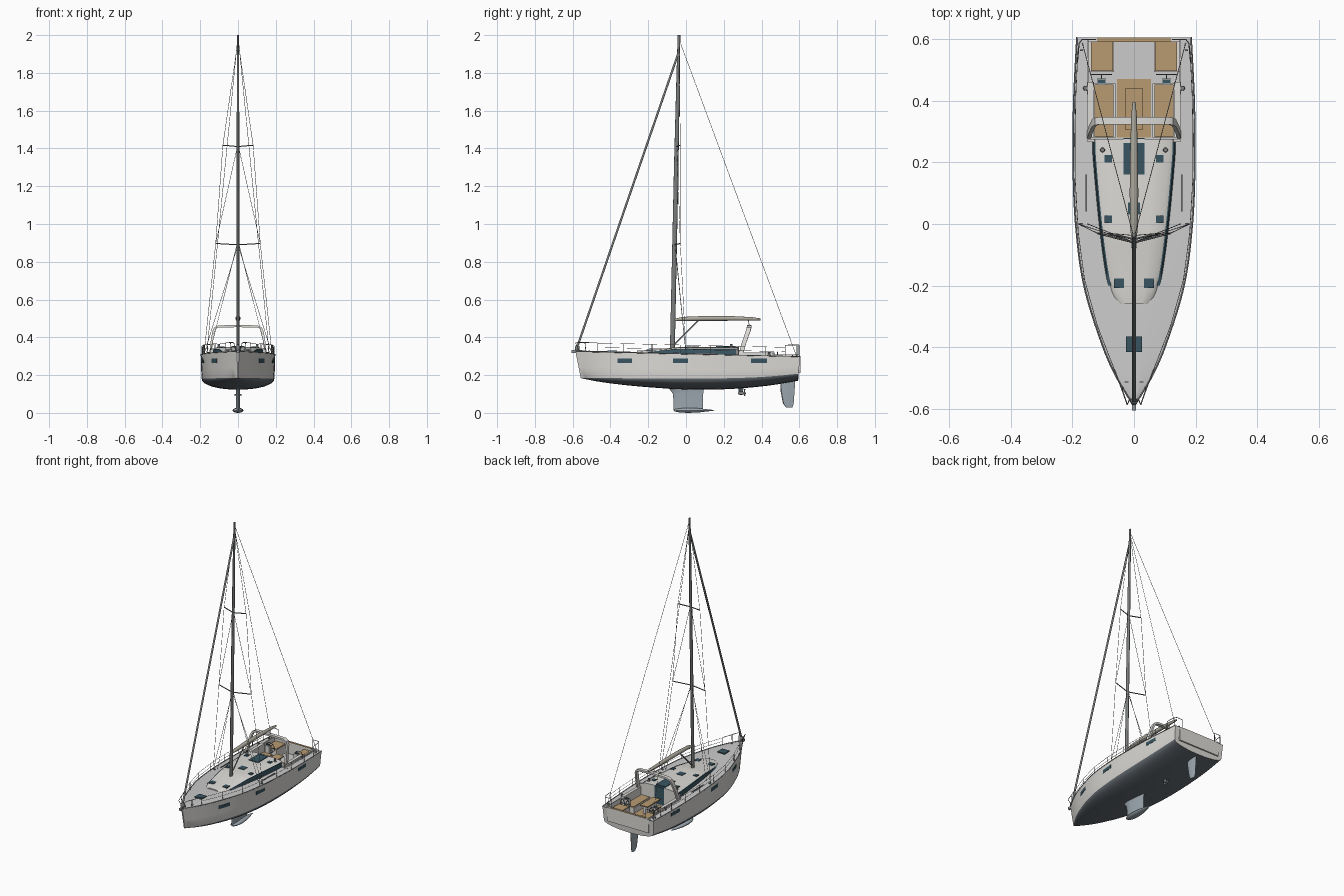
import bpy, bmesh, math
from mathutils import Vector

if "Cube" in bpy.data.objects:
    bpy.data.objects.remove(bpy.data.objects["Cube"])

def material(name, r, g, b):
    m = bpy.data.materials.new(name)
    m.diffuse_color = (r, g, b, 1)
    m.use_nodes = True
    m.node_tree.nodes["Principled BSDF"].inputs["Base Color"].default_value = m.diffuse_color
    return m

WHITE = material("gelcoat", .72, .71, .68)
DECK = material("deck_grey", .6, .61, .59)
BOTTOM = material("antifouling", .13, .15, .17)
FOIL = material("foil_grey", .33, .39, .43)
WOOD = material("teak", .48, .33, .17)
GLASS = material("dark_glass", .04, .09, .12)
SPAR = material("spar", .2, .21, .21)
SAIL = material("sail_cover", .42, .4, .34)
STEEL = material("steel", .3, .31, .32)

def finish(name, bm, mats):
    bmesh.ops.recalc_face_normals(bm, faces=bm.faces[:])
    me = bpy.data.meshes.new(name)
    bm.to_mesh(me)
    bm.free()
    for m in mats:
        me.materials.append(m)
    ob = bpy.data.objects.new(name, me)
    bpy.context.collection.objects.link(ob)
    bpy.ops.object.select_all(action='DESELECT')
    ob.select_set(True)
    bpy.context.view_layer.objects.active = ob
    bpy.ops.object.shade_smooth_by_angle(angle=math.radians(35))
    return ob

def loft(name, rings, *mats, closed=True, caps=(True, True), pick=None, mirror=False):
    bm = bmesh.new()
    for s in ((1, -1) if mirror else (1,)):
        vs = [[bm.verts.new((s * p[0], p[1], p[2])) for p in r] for r in rings]
        n = len(rings[0])
        for a, b in zip(vs, vs[1:]):
            for j in range(n if closed else n - 1):
                k = (j + 1) % n
                f = bm.faces.new((a[j], a[k], b[k], b[j]))
                f.material_index = pick(j) if pick else 0
        for on, r in zip(caps, (vs[0], vs[-1])):
            if on:
                bm.faces.new(r)
    return finish(name, bm, mats)

def boxes(name, mat, items, mirror=False):
    """items: (x0, x1, y0, y1, z0, z1)"""
    bm = bmesh.new()
    for s in ((1, -1) if mirror else (1,)):
        for x0, x1, y0, y1, z0, z1 in items:
            for v in bmesh.ops.create_cube(bm, size=1)['verts']:
                v.co = (s * ((x0 + x1) / 2 + v.co.x * (x1 - x0)),
                        (y0 + y1) / 2 + v.co.y * (y1 - y0), (z0 + z1) / 2 + v.co.z * (z1 - z0))
    return finish(name, bm, [mat])

def tubes(name, mat, paths, r, mirror=False):
    cu = bpy.data.curves.new(name, 'CURVE')
    cu.dimensions, cu.bevel_depth, cu.bevel_resolution, cu.use_fill_caps = '3D', r, 1, True
    for s in ((1, -1) if mirror else (1,)):
        for path in paths:
            sp = cu.splines.new('POLY')
            sp.points.add(len(path) - 1)
            for pt, c in zip(sp.points, path):
                pt.co = (s * c[0], c[1], c[2], 1)
    cu.materials.append(mat)
    ob = bpy.data.objects.new(name, cu)
    bpy.context.collection.objects.link(ob)
    bpy.ops.object.select_all(action='DESELECT')
    ob.select_set(True)
    bpy.context.view_layer.objects.active = ob
    bpy.ops.object.convert(target='MESH')

def ellipse(cx, cy, cz, a, b, plane, n=16):
    t = [i * math.tau / n for i in range(n)]
    if plane == 'xy':
        return [(cx + a * math.cos(u), cy + b * math.sin(u), cz) for u in t]
    return [(cx + a * math.cos(u), cy, cz + b * math.sin(u)) for u in t]

# Hull stations: y, half beam, chine height, bottom height
TABLE = [(-.585, .004, .185, .183), (-.5, .055, .185, .168), (-.4, .1, .184, .155),
         (-.2, .162, .182, .136), (0, .189, .181, .124), (.2, .197, .183, .125),
         (.4, .195, .19, .14), (.605, .185, .207, .17)]

def station(y, k):
    i = max(j for j in range(len(TABLE) - 1) if TABLE[j][0] <= y or j == 0)
    def slope(j):
        a, b = TABLE[max(j - 1, 0)], TABLE[min(j + 1, len(TABLE) - 1)]
        return (b[k] - a[k]) / (b[0] - a[0])
    p, q = TABLE[i], TABLE[i + 1]
    h = q[0] - p[0]
    t = (y - p[0]) / h
    return ((2*t**3 - 3*t*t + 1) * p[k] + (t**3 - 2*t*t + t) * h * slope(i)
            + (3*t*t - 2*t**3) * q[k] + (t**3 - t*t) * h * slope(i + 1))

def beam(y): return station(y, 1)
def sheer(y): return .311 - .0227 * y
def span(a, b, n): return [a + (b - a) * i / n for i in range(n + 1)]

def section(y):
    b, zs, zc, zk = beam(y), sheer(y), station(y, 2), station(y, 3)
    rake = .028 * max(0, (-y - .3) / .285) - .01 * max(0, (y - .5) / .105)
    half = [(b * (1 - .02 * t), y + rake * t, zs + (zc - zs) * t) for t in (0, .3, .6, 1)]
    arc = []
    for i in range(1, 16):
        a = math.pi * i / 16
        arc.append((b * .98 * math.cos(a), y + rake * 1.1, zc - (zc - zk) * math.sin(a) ** .9))
    return half + arc + [(-p[0], p[1], p[2]) for p in reversed(half)]

loft("hull", [section(y) for y in span(-.585, .605, 40)], WHITE, BOTTOM, closed=False,
     caps=(True, True), pick=lambda j: 1 if 3 <= j < 19 else 0)

# Decks and toe rail
loft("fore_deck", [[(beam(y) * u, y, sheer(y) + .006 * (1 - u * u)) for u in (-1, -.5, 0, .5, 1)]
                   for y in span(-.585, .27, 28)], DECK, closed=False, caps=(False, False))
loft("side_deck", [[(beam(y), y, sheer(y)), (.148, y, sheer(y) + .003)] for y in span(.27, .605, 10)],
     DECK, closed=False, caps=(False, False), mirror=True)
tubes("toe_rail", STEEL, [[(beam(y), y, sheer(y) + .001) for y in span(-.585, .605, 36)]], .0025, True)
boxes("jib_track", STEEL, [(.153, .157, .04, .16, .31, .317)], True)

# Cabin trunk with long side windows
def cabin_w(y): return .055 + .078 * min(1, (y + .26) / .5) ** .5 if y > -.26 else .055
def cabin_top(y): return sheer(y) + .008 + (.345 - sheer(y) - .008) * min(1, (y + .26) / .22)
def cabin(y):
    w, d, t = cabin_w(y), sheer(y) - .005, cabin_top(y)
    h = [(w, y, d), (w - .006, y, t - .007), (w - .018, y, t), (w * .45, y, t + .004)]
    return h + [(-p[0], p[1], p[2]) for p in reversed(h)]
loft("cabin_trunk", [cabin(y) for y in span(-.26, .275, 24)], WHITE)
loft("cabin_window", [[(cabin_w(y) + .002, y, sheer(y) + .004),
                       (cabin_w(y) + .002, y, sheer(y) + .006),
                       (cabin_w(y) - .003, y, cabin_top(y) - .006),
                       (cabin_w(y) - .008, y, cabin_top(y) - .006)]
                      for y in span(-.2, .265, 20)], GLASS, mirror=True)

# Hatches and hull ports
def roof(y): return cabin_top(y) + .003
boxes("side_hatch", GLASS, [(x - s, x + s, y - s, y + s, roof(y) - .012, roof(y) + .003)
      for x, y, s in ((.048, -.192, .016), (.083, .015, .012), (.083, .212, .012))], True)
boxes("centre_hatch", GLASS, [(-.026, .026, -.415, -.364, .318, .331),
                              (-.034, .034, .16, .262, .34, .353), (-.02, .02, .03, .07, .34, .352)])
boxes("companionway", GLASS, [(-.034, .034, .26, .279, .235, .349)])
loft_ports = []
for y0, y1 in ((-.365, -.285), (-.07, .01), (.345, .43)):
    ys = span(y0, y1, 4)
    loft("hull_port", [[(beam(y) * .991 + dx, y + .008 * max(0, (-y - .3) / .285), z)
         for dx, z in ((-.006, .265), (.002, .265), (.0025, .287), (-.006, .287))] for y in ys],
         GLASS, mirror=True)

# Cockpit well, seats, sole and table
boxes("cockpit_floor", DECK, [(-.15, .15, .27, .6, .22, .226)])
boxes("cockpit_wall", WHITE, [(.147, .153, .27, .6, .22, .309), (.13, .15, .28, .46, .226, .319),
                              (.06, .13, .28, .455, .226, .262), (.065, .147, .492, .592, .226, .28)], True)
boxes("cockpit_bulkhead", WHITE, [(-.15, .15, .265, .275, .22, .335), (-.15, .15, .59, .605, .21, .3)])
boxes("stern_step", WOOD, [(-.12, .12, .59, .604, .299, .303)])
boxes("bench_teak", WOOD, [(.066, .128, .282, .452, .262, .267), (.068, .14, .495, .59, .28, .285)], True)
boxes("sole_teak", WOOD, [(-.055, .055, .28, .47, .226, .229)])
boxes("table_top", WOOD, [(-.027, .027, .305, .44, .28, .287)])
boxes("table_base", WHITE, [(-.014, .014, .32, .425, .226, .28)])

# Twin helms
boxes("helm_pedestal", WHITE, [(.09, .12, .45, .472, .226, .315)], True)
boxes("helm_display", GLASS, [(.094, .116, .455, .468, .315, .319)], True)
wheel = [(.105 + .032 * math.cos(i * math.tau / 20), .484, .29 + .032 * math.sin(i * math.tau / 20))
         for i in range(21)]
tubes("helm_wheel", SPAR, [wheel, [(.105, .47, .29), (.105, .484, .29)]]
      + [[wheel[i], wheel[i + 10]] for i in (0, 3, 7)], .002, True)

# Winches
for x, y, z in ((.157, .44, .302), (.102, .24, .345)):
    loft("winch", [ellipse(x, y, z + h, r, r, 'xy', 12) for h, r in
                   ((0, .008), (.004, .008), (.01, .005), (.018, .007), (.02, .007))], SPAR, mirror=True)

# Mainsheet arch
half = [(.147, .287, .3), (.14, .307, .37), (.13, .328, .43), (.122, .333, .448), (.105, .335, .457), (0, .335, .46)]
path = half + [(-x, y, z) for x, y, z in reversed(half[:-1])]
rings = []
for i, p in enumerate(path):
    d = Vector(path[min(i + 1, 10)]) - Vector(path[max(i - 1, 0)])
    n = Vector((d.z, 0, -d.x)).normalized() * .006
    e = Vector((0, .012, 0))
    rings.append([Vector(p) + n + e, Vector(p) + n - e, Vector(p) - n - e, Vector(p) - n + e])
loft("arch", rings, WHITE)

# Mast, boom and vang
def mast_y(z): return -.072 + .035 * (z - .34) / 1.66
loft("mast", [ellipse(0, mast_y(z), z, a, b, 'xy') for z, a, b in
              ((.325, .008, .013), (1.3, .0075, .012), (1.8, .006, .009), (2, .005, .007))], SPAR)
loft("boom", [ellipse(0, y, z, a, b, 'xz') for y, z, a, b in
              ((-.06, .492, .006, .006), (-.02, .497, .012, .011), (.1, .5, .014, .013), (.25, .5, .012, .012),
               (.35, .498, .009, .009), (.395, .495, .005, .005))], SAIL)
tubes("vang", SPAR, [[(0, -.065, .36), (0, .065, .49)]], .004)
tubes("mainsheet", STEEL, [[(0, .335, .46), (0, .33, .492)]], .002)

# Spreaders and standing rigging
LOW, HIGH, PLATE, TOP = (.118, -.03, .897), (.08, -.03, 1.417), (.18, 0, .31), (.003, -.037, 1.95)
tubes("spreader", SPAR, [[(0, mast_y(.89), .89), LOW], [(0, mast_y(1.41), 1.41), HIGH]], .003, True)
tubes("shroud", STEEL, [[PLATE, LOW, HIGH, TOP], [PLATE, (.003, -.058, .88)],
      [LOW, (.003, -.048, 1.41)], [(.15, .0, .315), (.003, -.058, .9)],
      [(.167, .585, .3), (.003, -.034, 1.97)]], .0012, True)
tubes("furled_jib", SPAR, [[(0, -.572, .36), (0, -.042, 1.9)]], .0065)
loft("furler_drum", [ellipse(0, -.575, z, r, r, 'xy') for z, r in ((.325, .006), (.335, .012), (.35, .012), (.36, .006))], SPAR)
boxes("bow_roller", STEEL, [(-.007, .007, -.605, -.55, .317, .332)])

# Lifelines, pulpit and pushpit
posts = [-.47, -.33, -.18, -.03, .13, .28, .42, .525]
def rail(y, h): return (beam(y) - .006, y, sheer(y) + h)
tubes("stanchion", STEEL, [[rail(y, 0), rail(y, .048)] for y in posts], .0018, True)
tubes("lifeline", STEEL, [[rail(y, h) for y in posts] for h in (.025, .048)], .001, True)
tubes("pulpit", STEEL, [[(.012, -.565, .324), (.022, -.585, .372), (.034, -.55, .373), rail(-.47, .05), rail(-.47, 0)],
                        [(.035, -.53, .323), (.04, -.535, .373)]], .002, True)
tubes("pushpit", STEEL, [[rail(.525, 0), rail(.525, .06), (.178, .585, .36), (.168, .598, .36),
                          (.125, .598, .36), (.125, .598, .298)], [(.176, .588, .298), (.176, .588, .36)]], .002, True)
boxes("mooring_cleat", SPAR, [(.018, .03, -.515, -.508, .32, .329), (.165, .175, .56, .566, .298, .307),
                              (.165, .18, -.004, .004, .308, .317)], True)

# Keel, bulb, rudder and drive leg
def foil(y0, y1, z, w):
    c = y1 - y0
    prof = [(0, 0), (.06, .6), (.3, 1), (.65, .65), (1, .08)]
    return [(w * h, y0 + c * t, z) for t, h in prof] + [(-w * h, y0 + c * t, z) for t, h in reversed(prof[1:])]
loft("keel_fin", [foil(*a) for a in ((-.1, .1, .135, .014), (-.085, .094, .122, .011), (-.068, .091, .1, .01),
                                     (-.066, .09, .015, .01))], FOIL)
loft("keel_bulb", [ellipse(0, -.066 + .216 * t, .0135, .029 * r, .0135 * r, 'xz') for t, r in
                   ((0, .1), (.04, .5), (.15, .85), (.35, 1), (.6, .85), (.85, .4), (1, .1))], FOIL)
loft("rudder", [foil(*a) for a in ((.498, .58, .19, .009), (.5, .575, .12, .008), (.513, .57, .05, .006),
                                   (.53, .563, .028, .004))], FOIL)
loft("drive_leg", [foil(*a) for a in ((.275, .305, .14, .008), (.28, .3, .1, .006))], BOTTOM)
loft("drive_pod", [ellipse(0, y, .104, r, r, 'xz', 12) for y, r in
                   ((.275, .003), (.283, .008), (.3, .008), (.318, .003))], STEEL)
blades = [[(0, .308, .104), (.022 * math.sin(a), .311, .104 + .022 * math.cos(a))]
          for a in (0, math.tau / 3, 2 * math.tau / 3)]
tubes("propeller", STEEL, blades, .004)
